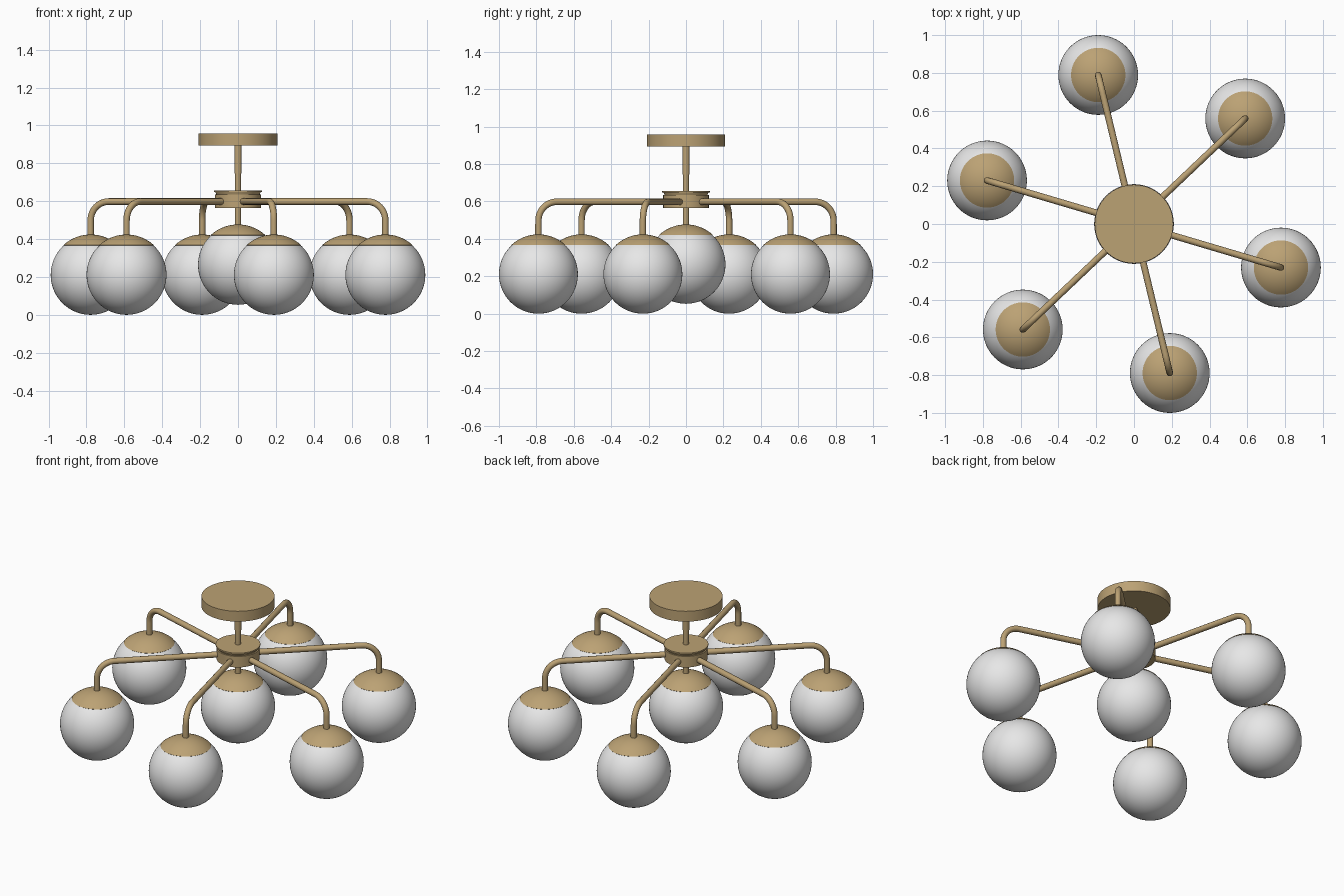
import bpy, bmesh, math
from mathutils import Matrix, Vector

if "Cube" in bpy.data.objects:
    bpy.data.objects.remove(bpy.data.objects["Cube"])

GLOBE_R = 0.211      # glass globe radius
ARM_R = 0.8114       # distance of outer globes from the axis
ARM_Z = 0.598        # height of the horizontal arms
BEND = 0.10          # bend radius of the arms
TUBE = 0.0175        # tube radius
CAP_ANGLE = math.radians(42.5)


def material(name, rgb):
    m = bpy.data.materials.new(name)
    m.diffuse_color = (*rgb, 1)
    m.use_nodes = True
    m.node_tree.nodes["Principled BSDF"].inputs["Base Color"].default_value = m.diffuse_color
    return m


brass = material("brass", (0.50, 0.36, 0.175))
glass = material("frosted white glass", (0.80, 0.80, 0.80))


def finish(ob, mat, angle=35):
    ob.data.materials.append(mat)
    bpy.ops.object.select_all(action='DESELECT')
    ob.select_set(True)
    bpy.context.view_layer.objects.active = ob
    if ob.type == 'CURVE':
        bpy.ops.object.convert(target='MESH')
    bpy.ops.object.shade_smooth_by_angle(angle=math.radians(angle))
    return ob


def lathe(name, profile, mat, loc=(0, 0, 0), steps=64):
    """Spin an (r, z) profile around the vertical axis."""
    bm = bmesh.new()
    vs = [bm.verts.new((r, 0, z)) for r, z in profile]
    es = [bm.edges.new(p) for p in zip(vs, vs[1:])]
    bmesh.ops.spin(bm, geom=vs + es, axis=(0, 0, 1), cent=(0, 0, 0),
                   angle=2 * math.pi, steps=steps)
    bmesh.ops.remove_doubles(bm, verts=bm.verts, dist=1e-5)
    bmesh.ops.recalc_face_normals(bm, faces=bm.faces)
    me = bpy.data.meshes.new(name)
    bm.to_mesh(me)
    bm.free()
    ob = bpy.data.objects.new(name, me)
    bpy.context.collection.objects.link(ob)
    ob.location = loc
    return finish(ob, mat)


def tube(name, points, mat):
    cu = bpy.data.curves.new(name, 'CURVE')
    cu.dimensions = '3D'
    cu.bevel_depth = TUBE
    cu.bevel_resolution = 4
    cu.use_fill_caps = True
    sp = cu.splines.new('POLY')
    sp.points.add(len(points) - 1)
    for p, co in zip(sp.points, points):
        p.co = (*co, 1)
    ob = bpy.data.objects.new(name, cu)
    bpy.context.collection.objects.link(ob)
    return finish(ob, mat)


def globe(tag, loc):
    # glass ball
    n = 32
    ball = [(GLOBE_R * math.sin(math.pi * i / n), GLOBE_R * math.cos(math.pi * i / n))
            for i in range(n + 1)]
    lathe("globe_" + tag, ball, glass, loc)
    # thin domed brass cap hugging the top of the ball
    r, n = GLOBE_R + 0.002, 12
    dome = [(r * math.sin(CAP_ANGLE * i / n), r * math.cos(CAP_ANGLE * i / n))
            for i in range(n + 1)]
    rim = (GLOBE_R - 0.003) / r
    dome.append((dome[-1][0] * rim, dome[-1][1] * rim))
    lathe("globe_cap_" + tag, dome, brass, loc)


# ceiling canopy
lathe("ceiling_canopy", [(0, 0.893), (0.208, 0.893), (0.208, 0.958), (0, 0.958)], brass)
# central stems: upper half slightly thicker, lower half down to the centre globe
lathe("upper_stem", [(0, 0.745), (0.019, 0.745), (0.019, 0.90), (0, 0.90)], brass, steps=24)
lathe("lower_stem", [(0, 0.46), (0.0165, 0.46), (0.0165, 0.75), (0, 0.75)], brass, steps=24)
# hub with a lipped lid
lathe("hub", [(0, 0.565), (0.122, 0.565), (0.122, 0.634), (0.114, 0.634),
              (0.120, 0.648), (0.127, 0.648), (0.127, 0.657), (0, 0.657)], brass)

# six bent arms with hanging globes
for k in range(6):
    a = math.radians(-16.5 + 60 * k)
    path = [(0.08, ARM_Z)]
    for i in range(13):
        t = math.pi / 2 * i / 12
        path.append((ARM_R - BEND + BEND * math.sin(t), ARM_Z - BEND + BEND * math.cos(t)))
    path.append((ARM_R, 0.405))
    rot = Matrix.Rotation(a, 3, 'Z')
    tube(f"arm_{k + 1}", [rot @ Vector((r, 0, z)) for r, z in path], brass)
    globe(str(k + 1), (ARM_R * math.cos(a), ARM_R * math.sin(a), GLOBE_R))

# centre globe, hung a little higher
globe("centre", (0, 0, 0.264))
